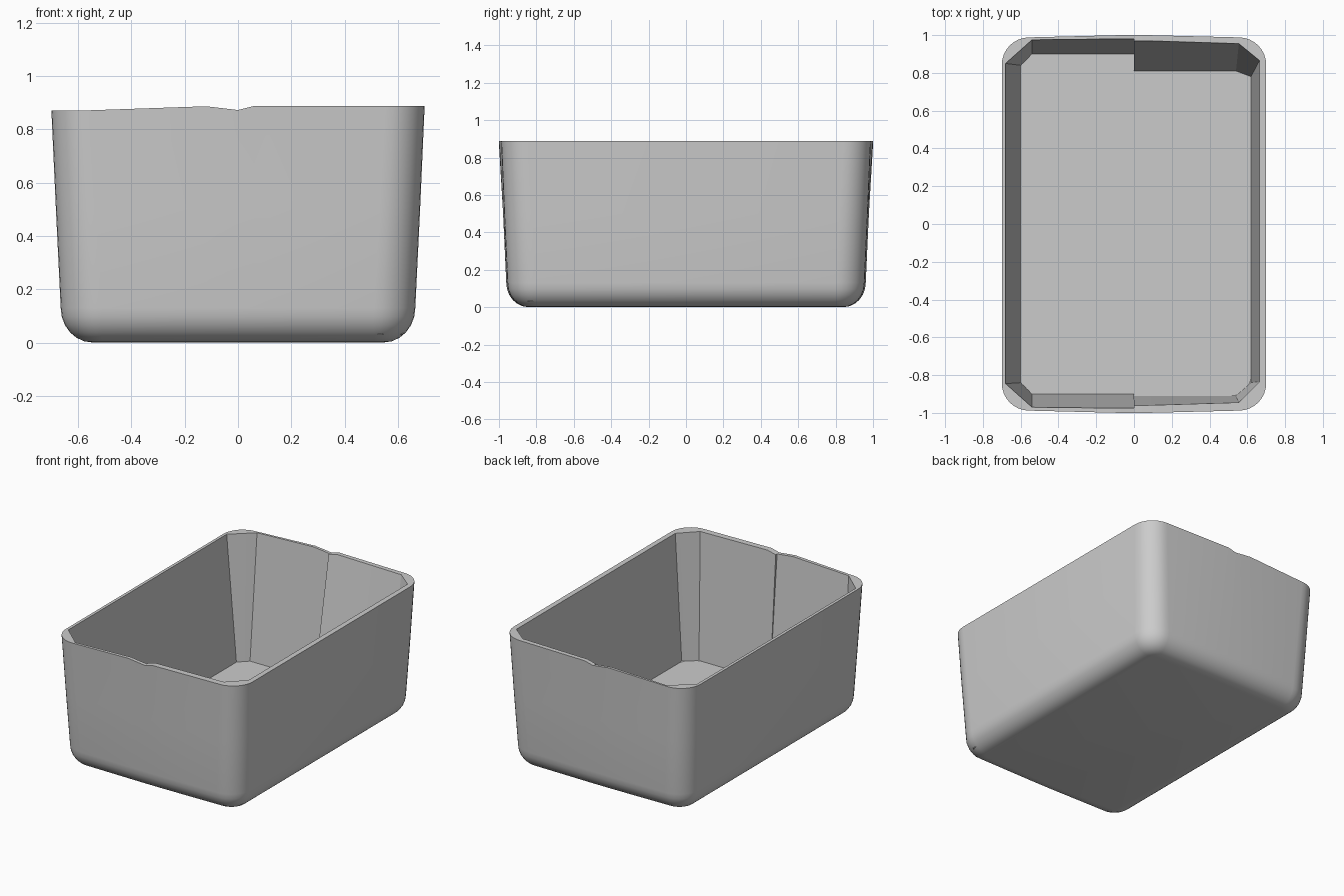
import bpy, bmesh
from math import sin, cos, pi

if "Cube" in bpy.data.objects:
    bpy.data.objects.remove(bpy.data.objects["Cube"], do_unlink=True)

STEPS = 8      # segments in each rounded corner
FLOOR = 0.03   # height of the inner floor


def rim_height(x):
    """Uneven top edge: a notch at the middle, lower on the right side."""
    if x >= 0:
        return 0.872 + 0.015 * min(x / 0.06, 1)
    if x > -0.12:
        return 0.872 + 0.014 * -x / 0.12
    return 0.886 - 0.015 * min((-x - 0.12) / 0.4, 1)


def corner(hx, hy, cx, cy, rounded):
    """Corner points from the end wall (y = hy) to the side wall (x = hx)."""
    pts = []
    for i in range(STEPS + 1):
        t = i / STEPS
        if rounded:
            a, b = 1 - sin(t * pi / 2), 1 - cos(t * pi / 2)
        else:
            a, b = 1 - t, t
        pts.append((hx - cx * a, hy - cy * b))
    return pts


def half_ring(hx, front, back, cx, cf, cb, rounded, bulge):
    """Half outline with x >= 0, running from the front to the back."""
    f = [(x, -y) for x, y in corner(hx, front, cx, cf, rounded)]
    b = corner(hx, back, cx, cb, rounded)[::-1]
    mids = [(0, bulge), (0.06, bulge), (0.12, bulge * 0.9)]
    return ([(x, -front - g) for x, g in mids] + f + b +
            [(x, back + g) for x, g in mids[::-1]])


def ring(bm, right, left, z):
    """Closed ring of vertices; z is a number or a function of x."""
    pts = right + [(-x, y) for x, y in left[::-1]]
    return [bm.verts.new((x, y, z(x) if callable(z) else z)) for x, y in pts]


def bridge(bm, a, b):
    n = len(a)
    for i in range(n):
        j = (i + 1) % n
        bm.faces.new((a[i], a[j], b[j], b[i]))


bm = bmesh.new()
rings = []

# Outer shell: rounded bottom edge, then gently flared walls
sections = []
for i in range(7):
    a = i / 6 * pi / 2
    inset = 0.12 * (1 - sin(a))
    sections.append((0.13 * (1 - cos(a)), 0.665 - inset, 0.955 - inset, 0.155 - inset))
sections.append((0.5, 0.683, 0.972, 0.15))
sections.append((rim_height, 0.70, 0.988, 0.145))
for z, hx, hy, r in sections:
    h = half_ring(hx, hy, hy, r, r, r, True, 0.012 if callable(z) else 0.006)
    rings.append(ring(bm, h, h, z))

# Inner cavity: chamfered corners, with differing left and right halves
top_pos = half_ring(0.665, 0.945, 0.955, 0.11, 0.11, 0.09, False, 0.015)
top_neg = half_ring(0.68, 0.97, 0.975, 0.14, 0.125, 0.125, False, 0.005)
low_pos = half_ring(0.62, 0.91, 0.81, 0.08, 0.07, 0.03, False, 0)
low_neg = half_ring(0.60, 0.90, 0.90, 0.06, 0.06, 0.06, False, 0)
rings.append(ring(bm, top_pos, top_neg, rim_height))
rings.append(ring(bm, low_pos, low_neg, FLOOR))

for a, b in zip(rings, rings[1:]):
    bridge(bm, a, b)

# Underside and floor
bm.faces.new(rings[0][::-1])
bm.faces.new(rings[-1])

bmesh.ops.remove_doubles(bm, verts=bm.verts, dist=0.0005)
bmesh.ops.recalc_face_normals(bm, faces=bm.faces)
mesh = bpy.data.meshes.new("open_box")
bm.to_mesh(mesh)
bm.free()

box = bpy.data.objects.new("open_box", mesh)
bpy.context.collection.objects.link(box)
bpy.ops.object.select_all(action='DESELECT')
box.select_set(True)
bpy.context.view_layer.objects.active = box
bpy.ops.object.shade_smooth_by_angle(angle=pi / 6)
